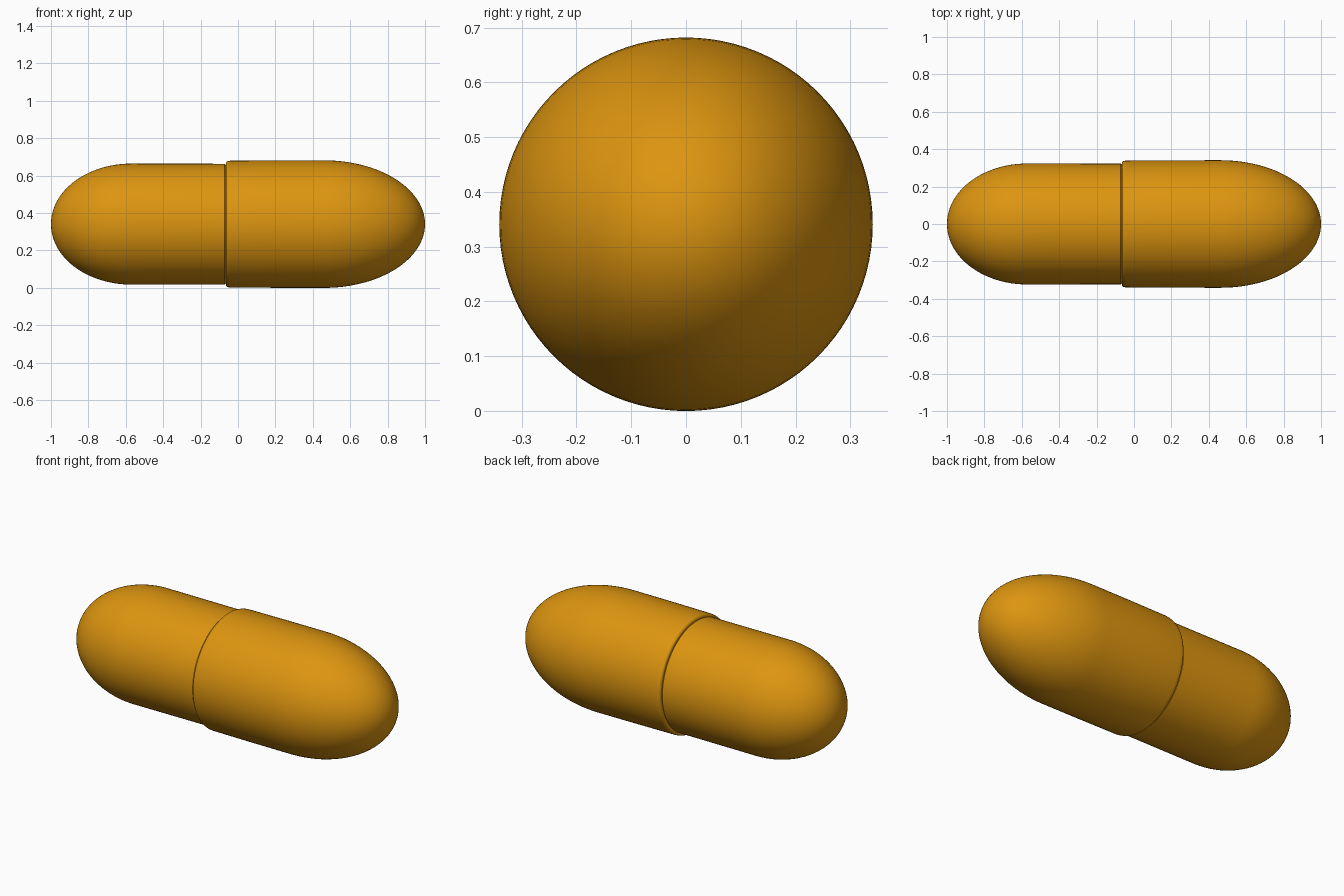
import bpy, bmesh, math
from mathutils import Vector, Matrix

if "Cube" in bpy.data.objects:
    bpy.data.objects.remove(bpy.data.objects["Cube"])

CENTRE_Z = 0.341
SEGMENTS = 96

mat = bpy.data.materials.new("amber_gelatin")
mat.diffuse_color = (0.72, 0.30, 0.005, 1)
mat.use_nodes = True
mat.node_tree.nodes["Principled BSDF"].inputs["Base Color"].default_value = mat.diffuse_color


def dome(x_start, x_tip, radius, steps=24):
    """Quarter-ellipse profile from the straight wall to the rounded tip."""
    return [(x_start + (x_tip - x_start) * math.sin(t), radius * math.cos(t))
            for t in (math.pi / 2 * i / steps for i in range(steps))] + [(x_tip, 0)]


def lathe(name, profile):
    """Revolve an (x, radius) profile around the long axis."""
    bm = bmesh.new()
    verts = [bm.verts.new((x, 0, r)) for x, r in profile]
    edges = [bm.edges.new(pair) for pair in zip(verts, verts[1:])]
    bmesh.ops.spin(bm, geom=verts + edges, cent=(0, 0, 0), axis=(1, 0, 0),
                   angle=math.tau, steps=SEGMENTS, use_duplicate=False)
    bmesh.ops.remove_doubles(bm, verts=bm.verts, dist=1e-5)
    bmesh.ops.recalc_face_normals(bm, faces=bm.faces)
    mesh = bpy.data.meshes.new(name)
    bm.to_mesh(mesh)
    bm.free()
    obj = bpy.data.objects.new(name, mesh)
    obj.location.z = CENTRE_Z
    mesh.materials.append(mat)
    bpy.context.collection.objects.link(obj)
    bpy.context.view_layer.objects.active = obj
    obj.select_set(True)
    bpy.ops.object.shade_smooth_by_angle(angle=math.radians(35))
    obj.select_set(False)


# narrower half, dipping into a fine groove at the seam
lathe("capsule_body", [(-0.062, 0.312), (-0.066, 0.318), (-0.071, 0.3225)]
      + dome(-0.57, -1.0, 0.3235))

# wider half with a small rounded lip and slightly bulged wall
lathe("capsule_cap", [(-0.062, 0.312), (-0.065, 0.320), (-0.064, 0.329),
                      (-0.059, 0.335), (-0.050, 0.338), (-0.038, 0.339),
                      (0.2, 0.3405)]
      + dome(0.46, 1.0, 0.341))
